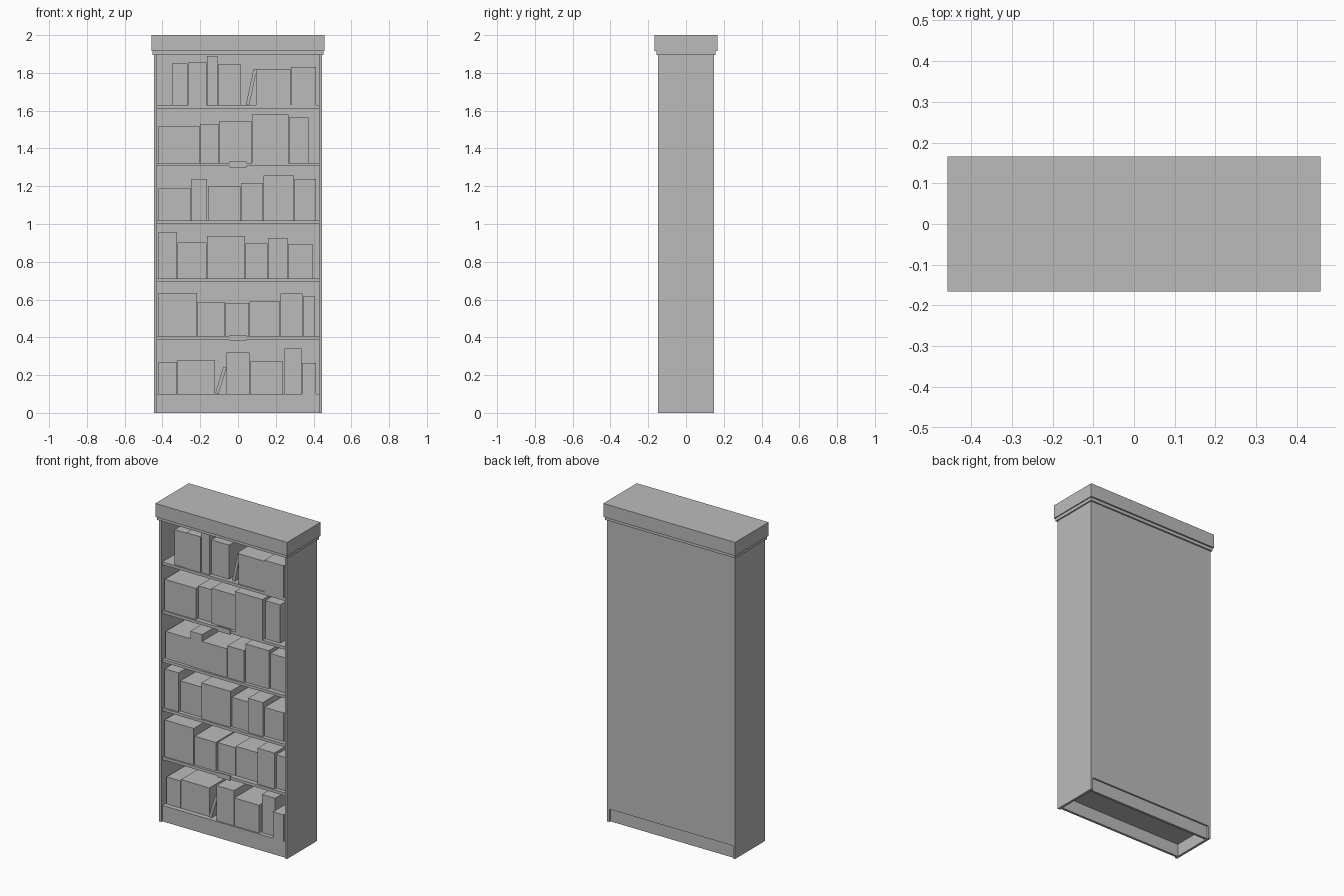
import bpy
import math
from mathutils import Matrix, Vector

default_cube = bpy.data.objects.get("Cube")
if default_cube:
    bpy.data.objects.remove(default_cube, do_unlink=True)

# One plain finish for everything
GREY = (0.5, 0.5, 0.5, 1)
finish = bpy.data.materials.new("plain grey")
finish.use_nodes = True
finish.diffuse_color = GREY
for node in finish.node_tree.nodes:
    if node.type == "BSDF_PRINCIPLED":
        node.inputs["Base Color"].default_value = GREY

# Main dimensions
HALF_WIDTH, HALF_DEPTH, BODY_TOP = 0.444, 0.148, 1.9
INNER_WIDTH, INNER_BACK = 0.429, 0.136
SHELF_FRONT, SHELF_THICK = -0.138, 0.018
FIRST_SHELF, SHELF_PITCH, SHELF_COUNT = 0.1, 0.306, 6
PLINTH_TOP = 0.08
BOOK_DEPTH, BOOK_GAP = 0.21, 0.003
CM = 0.01


def box(name, low, high):
    """Axis-aligned box between two corners."""
    low, high = Vector(low), Vector(high)
    size = high - low
    bpy.ops.mesh.primitive_cube_add(size=1)
    obj = bpy.context.object
    obj.name = name
    obj.data.transform(Matrix.Translation((low + high) / 2) @ Matrix.Diagonal((*size, 1)))
    obj.data.materials.append(finish)
    return obj


def block(name, half_x, half_y, bottom, top):
    """Box centred on the vertical axis."""
    return box(name, (-half_x, -half_y, bottom), (half_x, half_y, top))


def cut(target, low, high):
    """Carve a box out of the target."""
    cutter = box("cutter", low, high)
    cutter.hide_render = True
    mod = target.modifiers.new("cut", "BOOLEAN")
    mod.operation, mod.solver, mod.object = "DIFFERENCE", "EXACT", cutter
    bpy.context.view_layer.objects.active = target
    bpy.ops.object.modifier_apply(modifier=mod.name)
    bpy.data.objects.remove(cutter, do_unlink=True)


# Carcass: open front, recessed plinths, hollow underside
W = INNER_WIDTH
carcass = block("carcass", HALF_WIDTH, HALF_DEPTH, 0, BODY_TOP)
cut(carcass, (-W, -1, FIRST_SHELF - SHELF_THICK), (W, INNER_BACK, BODY_TOP - 0.004))
cut(carcass, (-W, -1, -1), (W, SHELF_FRONT, PLINTH_TOP + 0.01))
cut(carcass, (-W, -SHELF_FRONT, -1), (W, 1, PLINTH_TOP))
cut(carcass, (-W, SHELF_FRONT + 0.015, -1), (W, -SHELF_FRONT - 0.015, PLINTH_TOP - 0.002))

# Stepped crown
block("crown_lip", 0.452, 0.157, BODY_TOP - 0.005, 1.916)
block("crown", 0.458, 0.166, 1.915, 2)

# Shelves
for level in range(SHELF_COUNT):
    top = FIRST_SHELF + SHELF_PITCH * level
    box(f"shelf_{level}", (-W, SHELF_FRONT, top - SHELF_THICK), (W, INNER_BACK, top))

# Small plates on two shelf edges
for level in (1, 4):
    top = FIRST_SHELF + SHELF_PITCH * level
    box(f"shelf_plate_{level}", (-0.045, SHELF_FRONT - 0.004, top - 0.024),
        (0.045, SHELF_FRONT + 0.004, top + 0.007))


def fill_shelf(level, start, books):
    """Stand books in a row; each is (width, height, setback) in cm, a bare number is a gap."""
    bottom = FIRST_SHELF + SHELF_PITCH * level
    x = start * CM
    for index, book in enumerate(books):
        if not isinstance(book, tuple):
            x += book * CM
            continue
        width, height, setback = (value * CM for value in book)
        front = SHELF_FRONT + setback
        box(f"books_{level}_{index}", (x, front, bottom),
            (x + width - BOOK_GAP, front + BOOK_DEPTH, bottom + height))
        x += width


def leaning_book(level, foot, height, degrees):
    """Thin book tipped against its right-hand neighbour."""
    bottom = FIRST_SHELF + SHELF_PITCH * level
    book = box(f"leaning_book_{level}", (-0.018, 0, 0), (0, BOOK_DEPTH, height))
    turn = Matrix.Rotation(math.radians(degrees), 4, "Y")
    book.data.transform(Matrix.Translation((foot, SHELF_FRONT + 0.02, bottom)) @ turn)


# Books, from the lowest shelf up
fill_shelf(0, -42, [(10, 17, 3), (20, 18, 3), 6, (12.5, 22, 1), (17.5, 17.5, 1),
                    0.5, (9.5, 24, 2.5), (7.5, 16.5, 0)])
fill_shelf(1, -42, [(20.5, 23, 1), (15, 18, 1.5), (12.5, 17.5, 3), (16.5, 18.5, 3),
                    (12, 22.5, 1), (6.5, 21, 2.5)])
fill_shelf(2, -42, [(10, 24.5, 1), (15.5, 19, 2.5), (20.5, 22.5, 1), (12, 18.5, 2),
                    (10.5, 21.5, 1), (13.5, 18, 2.5)])
fill_shelf(3, -42, [(17.5, 17, 2), (8.5, 22, 1.5), (17.5, 18, 1), (12, 20, 1),
                    (16.5, 24, 2), (11.5, 22, 3)])
fill_shelf(4, -42, [(22, 19.5, 1), (10, 20.5, 3), (17.5, 22, 2), (19.5, 25.5, 0),
                    (10.5, 24, 2.5)])
fill_shelf(5, -35, [(8.5, 22, 1), (10, 22.5, 0.5), (6, 26, 1), (12.5, 21.5, 2.5),
                    7.5, (18.5, 19, 0.5), (13.5, 20, 0)])
leaning_book(0, -0.103, 0.147, 17)
leaning_book(5, 0.06, 0.19, 12)
